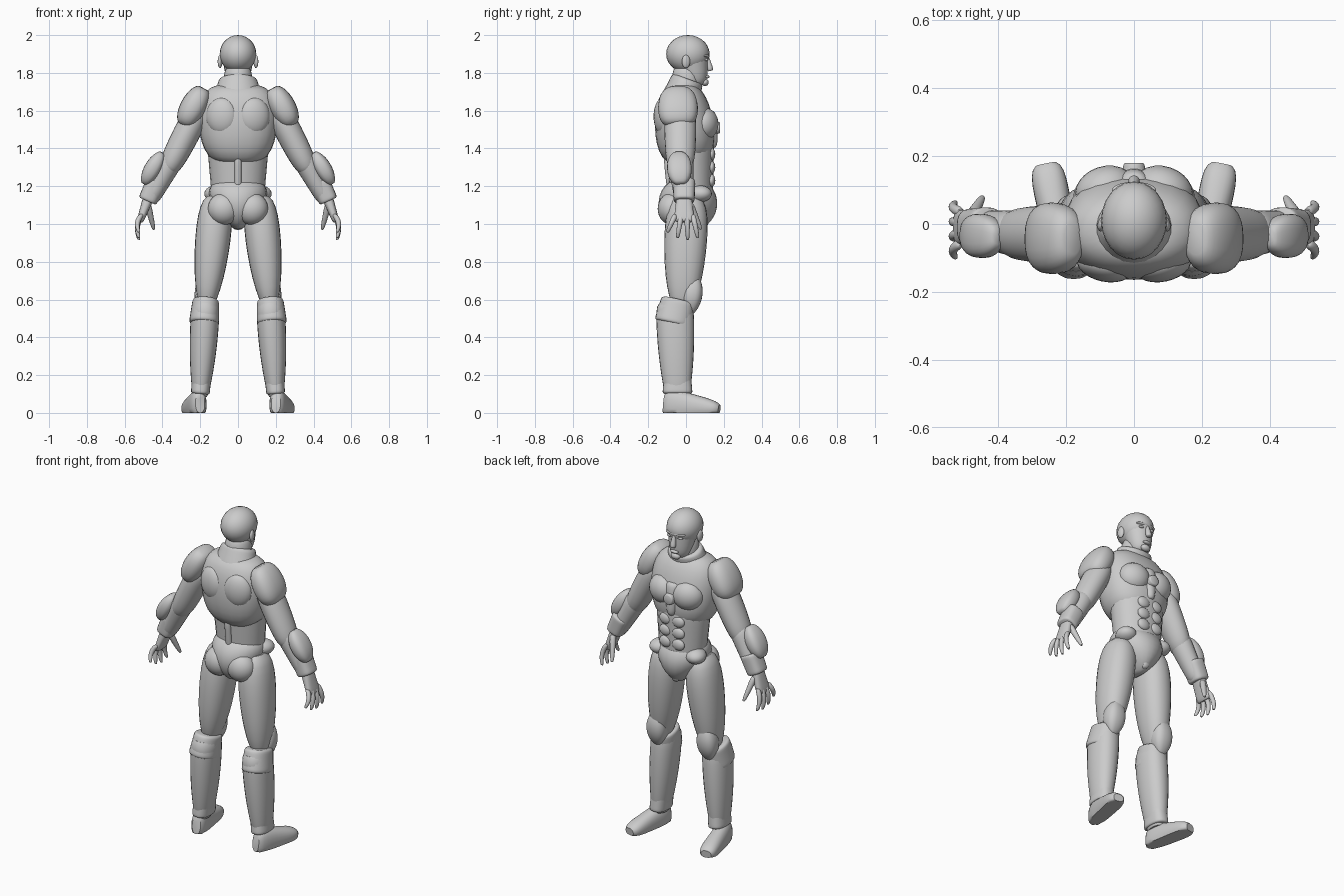
import bpy, bmesh, math
from mathutils import Matrix, Vector

if "Cube" in bpy.data.objects:
    bpy.data.objects.remove(bpy.data.objects["Cube"], do_unlink=True)

grey = bpy.data.materials.new("plain_grey")
grey.use_nodes = True
grey.diffuse_color = (0.6, 0.6, 0.6, 1)
grey.node_tree.nodes["Principled BSDF"].inputs["Base Color"].default_value = grey.diffuse_color

FORWARD = Vector((0, 1, 0))
UP = Vector((0, 0, 1))
SIDES = 24
STEPS = 14


def finish(name, bm, side):
    """Mirror to the chosen side, turn normals outward and shade smooth."""
    bm.transform(Matrix.Diagonal((side, 1, 1, 1)))
    bmesh.ops.recalc_face_normals(bm, faces=bm.faces)
    mesh = bpy.data.meshes.new(name)
    bm.to_mesh(mesh)
    bm.free()
    mesh.materials.append(grey)
    mesh.shade_smooth()
    mesh.set_sharp_from_angle(angle=math.radians(45))
    part = bpy.data.objects.new(name, mesh)
    bpy.context.collection.objects.link(part)


def signed_power(value, exponent):
    return math.copysign(abs(value) ** exponent, value)


def limb(name, top, bottom, start, end, swell=0, blunt=4, boxy=2, bow=0, facing=FORWARD, side=1):
    """Tapered body between two points. start and end are (half width, half depth),
    swell fattens the middle, blunt squares the ends, boxy squares the section."""
    top, bottom = Vector(top), Vector(bottom)
    along = (bottom - top).normalized()
    across = along.cross(facing).normalized()
    deep = across.cross(along)
    bm = bmesh.new()
    loops = []
    for step in range(1, STEPS):
        t = (1 - math.cos(math.pi * step / STEPS)) / 2
        middle = math.sin(math.pi * t)
        cap = (1 - abs(2 * t - 1) ** blunt) ** (1 / blunt)
        width, depth = (cap * (a + (b - a) * t + swell * middle) for a, b in zip(start, end))
        centre = top.lerp(bottom, t) + across * bow * middle
        loop = []
        for k in range(SIDES):
            angle = 2 * math.pi * k / SIDES
            point = (centre + across * width * signed_power(math.cos(angle), 2 / boxy)
                     + deep * depth * signed_power(math.sin(angle), 2 / boxy))
            point.z = max(point.z, 0)  # soles stay flat on the floor
            loop.append(bm.verts.new(point))
        loops.append(loop)
    for upper, lower in zip(loops, loops[1:]):
        for k in range(SIDES):
            bm.faces.new((upper[k - 1], upper[k], lower[k], lower[k - 1]))
    bm.faces.new(loops[0])
    bm.faces.new(loops[-1])
    finish(name, bm, side)


def blob(name, centre, size, turn=0, side=1):
    """Ellipsoid turned about the vertical axis by an angle in degrees."""
    bm = bmesh.new()
    bmesh.ops.create_uvsphere(bm, u_segments=SIDES, v_segments=STEPS, radius=1)
    bm.transform(Matrix.Translation(centre) @ Matrix.Rotation(math.radians(turn), 4, 'Z')
                 @ Matrix.Diagonal((*size, 1)))
    finish(name, bm, side)


# Head and neck
blob("cranium", (0, .01, 1.9), (.097, .115, .1))
limb("face_and_jaw", (0, .02, 1.94), (0, .06, 1.73), start=(.095, .1), end=(.055, .055))
limb("nose", (0, .11, 1.89), (0, .13, 1.81), start=(.008, .01), end=(.02, .018))
blob("brow", (0, .1, 1.89), (.065, .024, .012))
blob("lips", (0, .11, 1.78), (.026, .014, .01))
blob("chin", (0, .1, 1.75), (.03, .02, .02))
limb("neck", (0, .01, 1.84), (0, -.01, 1.66), start=(.07, .075), end=(.085, .08))
limb("collar", (0, .01, 1.77), (0, -.03, 1.66), start=(.1, .085), end=(.13, .1), blunt=10)

# Torso
limb("chest_armour", (0, -.03, 1.74), (0, .01, 1.32), start=(.19, .11), end=(.165, .14),
     swell=.03, boxy=2.3)
limb("abdomen", (0, .02, 1.44), (0, .03, 1.1), start=(.165, .13), end=(.135, .11), blunt=10)
limb("sternum_plate", (0, .12, 1.6), (0, .13, 1.4), start=(.05, .04), end=(.03, .04))
limb("chest_badge", (0, .13, 1.51), (0, .18, 1.51), start=(.04, .04), end=(.03, .03),
     blunt=10, facing=UP)
limb("spine_ridge", (0, -.1, 1.36), (0, -.08, 1.17), start=(.02, .02), end=(.02, .02))

# Pelvis, tapering between the legs
limb("pelvis", (0, .02, 1.24), (0, 0, .97), start=(.15, .11), end=(.03, .1), swell=.05)
limb("crotch_guard", (0, .1, 1.18), (0, .08, .98), start=(.08, .04), end=(.02, .04), boxy=3)

for side, tag in ((1, "left_"), (-1, "right_")):
    # Face and body details
    blob(tag + "ear", (.095, 0, 1.86), (.012, .022, .035), turn=12, side=side)
    blob(tag + "eye", (.036, .107, 1.87), (.016, .01, .008), side=side)
    blob(tag + "pectoral", (.085, .1, 1.53), (.09, .07, .085), turn=-18, side=side)
    blob(tag + "shoulder_blade", (.085, -.12, 1.57), (.085, .05, .1), turn=12, side=side)
    blob(tag + "buttock", (.075, -.075, 1.08), (.085, .075, .085), side=side)
    blob(tag + "hip_guard", (.115, .07, 1.16), (.06, .07, .045), turn=-35, side=side)
    for row in range(3):
        blob(tag + "abdominal", (.043, .135, 1.23 + .07 * row), (.04, .02, .034), side=side)

    # Shoulder and arm
    limb(tag + "shoulder_pad", (.18, -.045, 1.72), (.29, -.04, 1.52), start=(.05, .08),
         end=(.05, .09), swell=.02, boxy=2.4, side=side)
    limb(tag + "upper_arm", (.2, -.03, 1.62), (.38, -.03, 1.27), start=(.07, .085),
         end=(.06, .07), swell=.005, side=side)
    limb(tag + "forearm", (.34, -.03, 1.36), (.47, -.01, 1.12), start=(.065, .07),
         end=(.045, .05), blunt=6, side=side)
    limb(tag + "elbow_guard", (.4, -.04, 1.38), (.5, -.03, 1.21), start=(.03, .05),
         end=(.03, .05), swell=.015, blunt=3, boxy=2.6, side=side)
    limb(tag + "wrist_cuff", (.43, -.01, 1.23), (.48, -.01, 1.12), start=(.055, .06),
         end=(.05, .055), blunt=10, boxy=2.8, side=side)

    # Hand with fanned fingers
    limb(tag + "palm", (.47, -.01, 1.15), (.52, -.01, 1.01), start=(.03, .04),
         end=(.018, .055), blunt=6, boxy=2.6, side=side)
    for k, finger in enumerate(("index", "middle", "ring", "little")):
        root = .035 - .03 * k
        limb(tag + finger + "_finger", (.51, root, 1.05),
             (.525, root * 1.8, .915 + .01 * (k - 1) ** 2), start=(.016, .016),
             end=(.01, .01), bow=.015, side=side)
    limb(tag + "thumb", (.48, .02, 1.11), (.445, .08, .97), start=(.02, .02),
         end=(.01, .01), side=side)

    # Leg, with its knee pad and tall boot
    limb(tag + "thigh", (.11, .01, 1.15), (.17, -.02, .55), start=(.09, .11), end=(.05, .07),
         swell=.02, boxy=2.2, side=side)
    limb(tag + "knee_pad", (.165, .045, .74), (.175, .02, .52), start=(.035, .03),
         end=(.035, .03), swell=.025, blunt=3, boxy=2.5, side=side)
    limb(tag + "boot_rim", (.17, -.04, .6), (.18, -.07, .47), start=(.07, .09),
         end=(.08, .1), blunt=10, boxy=2.2, side=side)
    limb(tag + "boot_shaft", (.17, -.06, .59), (.2, -.045, .08), start=(.075, .1),
         end=(.042, .065), swell=.012, blunt=8, boxy=2.2, side=side)
    limb(tag + "ankle_cuff", (.19, -.045, .21), (.2, -.045, .1), start=(.05, .07),
         end=(.05, .08), blunt=10, boxy=2.5, side=side)
    limb(tag + "foot", (.2, -.12, .05), (.26, .18, .02), start=(.045, .09), end=(.055, .04),
         facing=UP, boxy=2.3, side=side)
